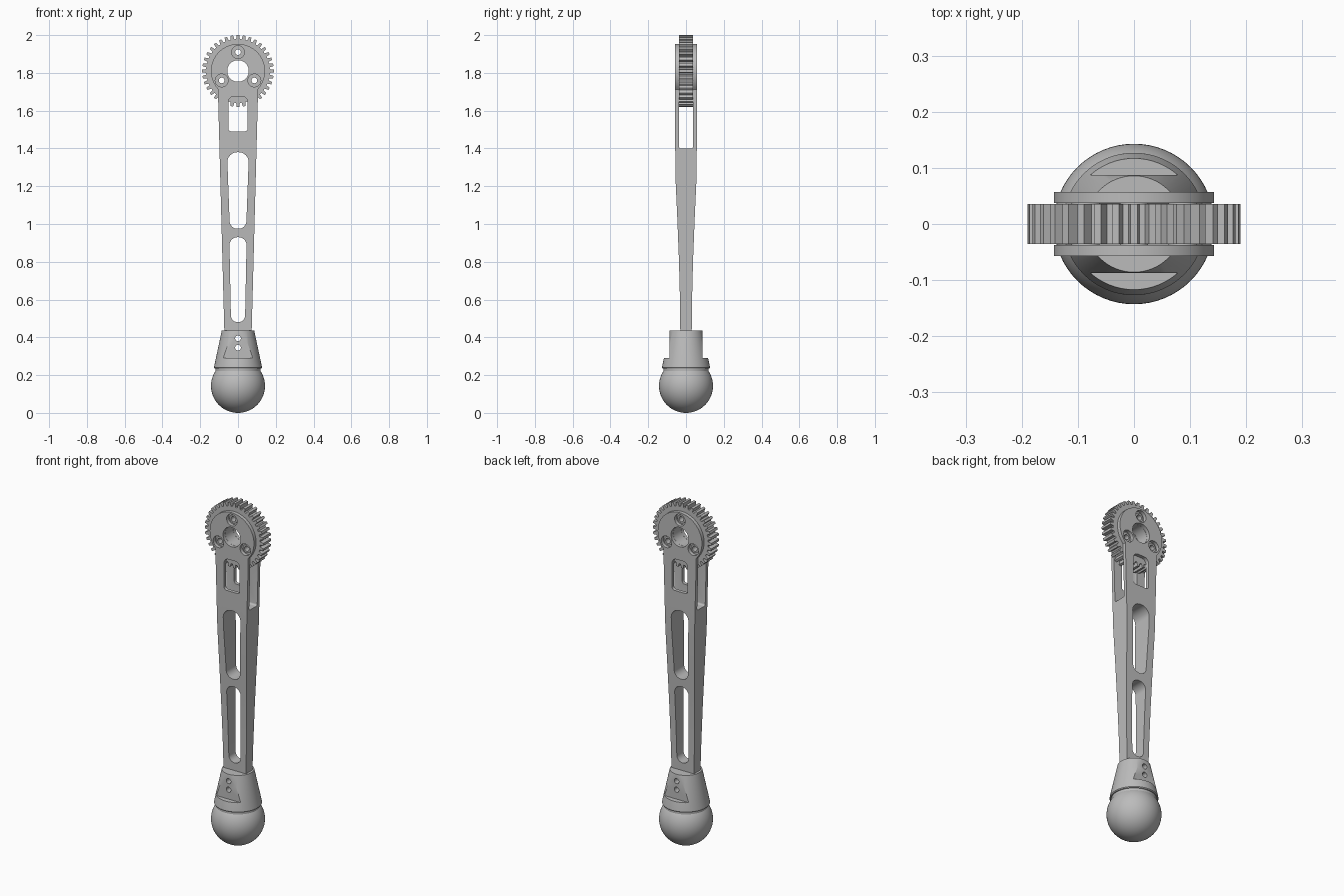
import bpy, bmesh, math
from mathutils import Vector, Matrix

if "Cube" in bpy.data.objects:
    bpy.data.objects.remove(bpy.data.objects["Cube"], do_unlink=True)

grey = bpy.data.materials.new("satin grey")
grey.use_nodes = True
COLOUR = (0.5, 0.5, 0.5, 1)
grey.diffuse_color = COLOUR
grey.node_tree.nodes["Principled BSDF"].inputs["Base Color"].default_value = COLOUR

AXLE = 1.81      # height of the gear centre
GAP = 0.037      # half width of the fork gap
FLAT = 0.087     # collar flats


def add(name, bm):
    bmesh.ops.recalc_face_normals(bm, faces=bm.faces)
    mesh = bpy.data.meshes.new(name)
    bm.to_mesh(mesh)
    bm.free()
    mesh.materials.append(grey)
    ob = bpy.data.objects.new(name, mesh)
    bpy.context.collection.objects.link(ob)
    return ob


def prism(name, outline, axis="y", half=0.3):
    """Extrude a (side, z) outline along x or y, centred on zero."""
    bm = bmesh.new()
    place = (lambda u, v: (u, -half, v)) if axis == "y" else (lambda u, v: (-half, u, v))
    face = bm.faces.new([bm.verts.new(place(u, v)) for u, v in outline])
    moved = bmesh.ops.extrude_face_region(bm, geom=[face])["geom"]
    shift = Vector((0, 2 * half, 0) if axis == "y" else (2 * half, 0, 0))
    bmesh.ops.translate(bm, vec=shift, verts=[g for g in moved if isinstance(g, bmesh.types.BMVert)])
    return add(name, bm)


def circle(x, z, r, n=40, start=0, end=math.tau):
    step = (end - start) / n
    count = n if abs(end - start - math.tau) < 1e-6 else n + 1
    return [(x + r * math.cos(start + i * step), z + r * math.sin(start + i * step)) for i in range(count)]


def rounded(corners, n=8):
    """Fillet each (u, v, radius) corner of a convex outline."""
    out = []
    for i, (u, v, r) in enumerate(corners):
        p = Vector((u, v))
        a = (Vector(corners[i - 1][:2]) - p).normalized()
        b = (Vector(corners[(i + 1) % len(corners)][:2]) - p).normalized()
        half = a.angle(b) / 2
        centre = p + (a + b).normalized() * r / math.sin(half)
        first, last = (p + d * r / math.tan(half) - centre for d in (a, b))
        for k in range(n + 1):
            d = first.lerp(last, k / n).normalized() * r
            out.append(tuple(centre + d))
    return out


def window(bottom, top, wb, wt, rb, rt):
    return rounded([(-wb, bottom, rb), (wb, bottom, rb), (wt, top, rt), (-wt, top, rt)])


def revolve(name, profile, steps=64):
    bm = bmesh.new()
    verts = [bm.verts.new((r, 0, z)) for r, z in profile]
    edges = [bm.edges.new(pair) for pair in zip(verts, verts[1:])]
    bmesh.ops.spin(bm, geom=verts + edges, cent=(0, 0, 0), axis=(0, 0, 1), angle=math.tau, steps=steps)
    bmesh.ops.remove_doubles(bm, verts=bm.verts, dist=1e-5)
    return add(name, bm)


def boolean(ob, tool, operation="DIFFERENCE"):
    mod = ob.modifiers.new("cut", "BOOLEAN")
    mod.operation, mod.object, mod.solver = operation, tool, "EXACT"
    bpy.context.view_layer.objects.active = ob
    bpy.ops.object.modifier_apply(modifier=mod.name)
    bpy.data.objects.remove(tool, do_unlink=True)


def smooth(ob, degrees=30):
    bpy.ops.object.select_all(action="DESELECT")
    ob.select_set(True)
    bpy.context.view_layer.objects.active = ob
    bpy.ops.object.shade_smooth_by_angle(angle=math.radians(degrees))


screws = [(0.1 * math.cos(a), AXLE + 0.1 * math.sin(a))
          for a in (math.radians(d) for d in (90, 210, 330))]

# Forked arm: front silhouette crossed with a tapering side silhouette
reach = math.acos(0.105 / 0.143)
head = circle(0, AXLE, 0.143, 56, -reach, math.pi + reach)
arm = prism("forked_arm", head + [(-0.105, 1.66), (-0.072, 0.42), (0.072, 0.42), (0.105, 1.66)])
side = [(0.03, 0.4), (0.032, 0.6), (0.037, 0.8), (0.046, 1.03), (0.056, 1.25), (0.057, 1.4), (0.057, 2.1)]
boolean(arm, prism("side_shape", side + [(-u, v) for u, v in reversed(side)], "x"), "INTERSECT")

# Fork gap and lightening windows
boolean(arm, prism("gap", rounded([(-GAP, 1.4, 0.01), (GAP, 1.4, 0.01), (GAP, 2.2, 0.01), (-GAP, 2.2, 0.01)], 4), "x"))
for shape in (window(1.49, 1.675, 0.051, 0.051, 0.016, 0.03),
              window(0.975, 1.38, 0.043, 0.058, 0.041, 0.052),
              window(0.48, 0.93, 0.037, 0.046, 0.036, 0.042)):
    boolean(arm, prism("window", shape))
boolean(arm, prism("bore", circle(0, AXLE, 0.057)))
for x, z in screws:
    boolean(arm, prism("screw_recess", circle(x, z, 0.034, 32)))
smooth(arm)

# Toothed wheel held in the fork
TEETH = 36
outline = []
for i in range(TEETH):
    for offset, r in ((-0.33, 0.169), (-0.2, 0.19), (0.2, 0.19), (0.33, 0.169)):
        a = math.tau * (i + offset) / TEETH + math.pi / 2
        outline.append((r * math.cos(a), AXLE + r * math.sin(a)))
gear = prism("toothed_wheel", outline, half=0.036)
boolean(gear, prism("bore", circle(0, AXLE, 0.057)))
for x, z in screws:
    boolean(gear, prism("screw_hole", circle(x, z, 0.015, 20)))
smooth(gear, 25)

# Screw sleeves
for i, (x, z) in enumerate(screws):
    sleeve = prism(f"screw_sleeve_{i + 1}", circle(x, z, 0.025, 28), half=0.043)
    boolean(sleeve, prism("hole", circle(x, z, 0.015, 20)))
    smooth(sleeve)

# Conical collar with front and back flats and two cross holes
collar = revolve("collar", [(0, 0.235), (0.124, 0.235), (0.127, 0.24), (0.126, 0.248), (0.086, 0.435), (0, 0.435)])
for s in (-1, 1):
    boolean(collar, prism("flat", [(s * FLAT, 0.29), (s * 0.3, 0.29), (s * 0.3, 0.5), (s * FLAT, 0.5)], "x"))
for z in (0.345, 0.395):
    boolean(collar, prism("cross_hole", circle(0, z, 0.015, 24)))
smooth(collar)

# Ball knob with a short neck
bm = bmesh.new()
bmesh.ops.create_uvsphere(bm, u_segments=64, v_segments=32, radius=0.143, matrix=Matrix.Translation((0, 0, 0.143)))
smooth(add("ball_knob", bm))
smooth(revolve("knob_neck", [(0, 0.2), (0.119, 0.2), (0.119, 0.236), (0, 0.236)]))
